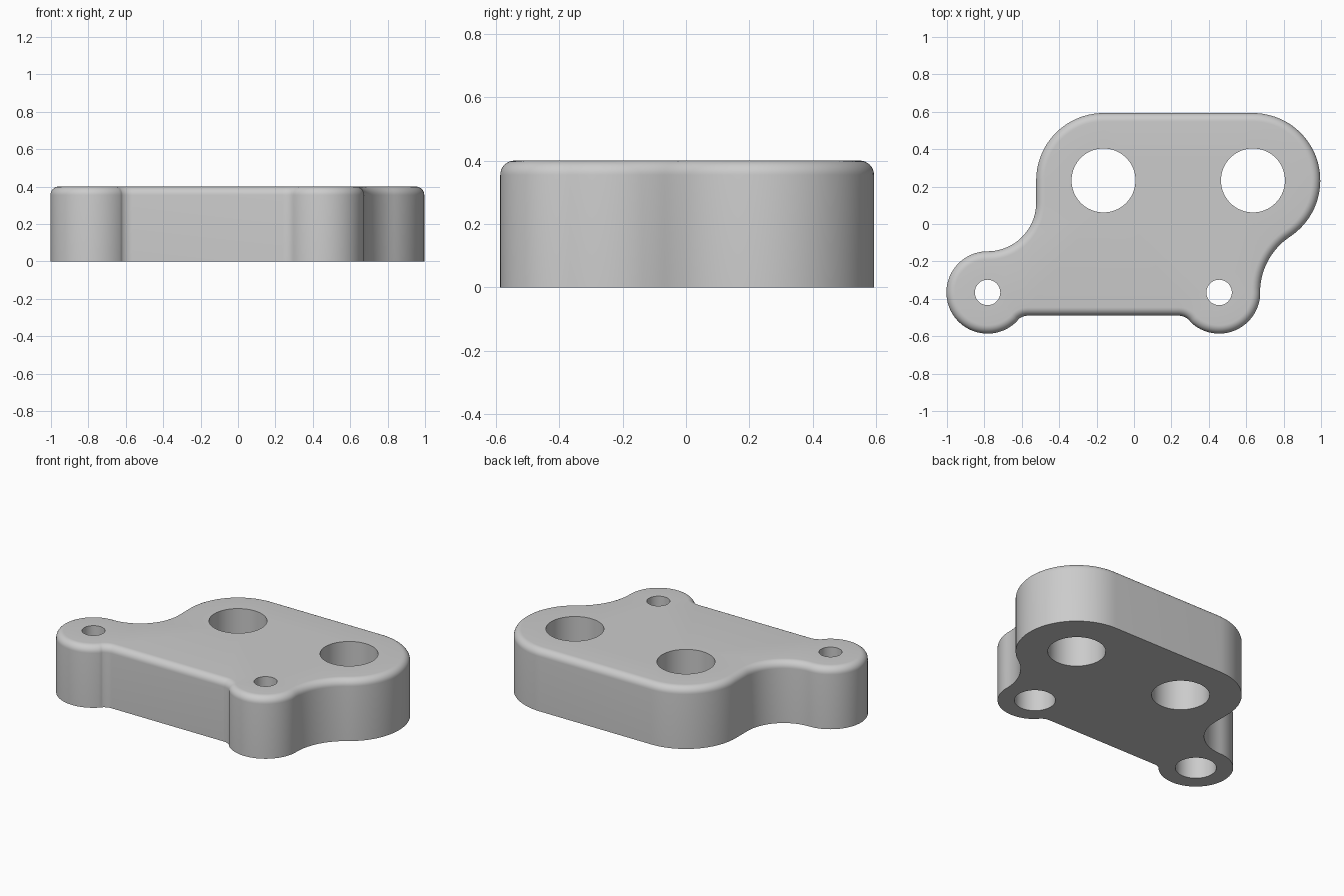
import bpy, bmesh
from math import sin, cos, pi, radians
from mathutils import Vector

if "Cube" in bpy.data.objects:
    bpy.data.objects.remove(bpy.data.objects["Cube"], do_unlink=True)

HEIGHT, ROUND = 0.4, 0.045

# Outline arcs, counter-clockwise: centre, radius, start and end angle, +1 bulging / -1 hollow
ARCS = [
    ((0.636, 0.233), 0.360, -56.5, 90, 1),      # large right lobe
    ((-0.163, 0.233), 0.360, 90, 180, 1),       # large left lobe
    ((-0.783, 0.114), 0.260, 0, -90, -1),       # hollow on the left
    ((-0.783, -0.366), 0.220, 90, 316.8, 1),    # small left ear
    ((-0.566, -0.570), 0.080, 136.8, 90, -1),   # fillets on the front edge
    ((0.238, -0.570), 0.080, 90, 43.2, -1),
    ((0.455, -0.366), 0.220, 223.2, 360, 1),    # small right ear
    ((1.032, -0.366), 0.358, 180, 123.5, -1),   # hollow on the right
]


def outline(inset):
    """Outline points moved inwards by a distance."""
    pts = []
    for (cx, cy), r, a0, a1, bulge in ARCS:
        steps = max(8, round(abs(a1 - a0) / 4))
        for i in range(steps + 1):
            a = radians(a0 + (a1 - a0) * i / steps)
            radius = r - bulge * inset
            p = Vector((cx + radius * cos(a), cy + radius * sin(a)))
            if not pts or (p - pts[-1]).length > 0.004:
                pts.append(p)
    if (pts[0] - pts[-1]).length < 0.004:
        pts.pop()
    return pts


def circle(centre, r, n=64):
    return [Vector((centre[0] + r * cos(2 * pi * i / n), centre[1] + r * sin(2 * pi * i / n)))
            for i in range(n)]


bm = bmesh.new()


def loft(rings):
    """Skin a stack of (points, height) rings; return the first and last ring."""
    loops = [[bm.verts.new((p.x, p.y, z)) for p in pts] for pts, z in rings]
    for low, high in zip(loops, loops[1:]):
        for i in range(len(low)):
            j = (i + 1) % len(low)
            bm.faces.new((low[i], low[j], high[j], high[i]))
    return loops[0], loops[-1]


# Outer wall with a rounded upper rim
rings = [(outline(0), 0)]
for i in range(9):
    a = pi / 2 * i / 8
    rings.append((outline(ROUND * (1 - cos(a))), HEIGHT - ROUND * (1 - sin(a))))
ends = [loft(rings)]

# Large straight holes
for x in (-0.163, 0.636):
    ring = circle((x, 0.233), 0.171)
    ends.append(loft([(ring, 0), (ring, HEIGHT)]))

# Small holes, counterbored from below
for x in (-0.783, 0.455):
    wide, narrow = circle((x, -0.366), 0.121), circle((x, -0.366), 0.068)
    ends.append(loft([(wide, 0), (wide, 0.24), (narrow, 0.24), (narrow, HEIGHT)]))

# Flat bottom and top, filled around the holes
for side, normal in ((0, -1), (1, 1)):
    edges = []
    for loops in ends:
        loop = loops[side]
        edges += [bm.edges.get((loop[i - 1], loop[i])) for i in range(len(loop))]
    bmesh.ops.triangle_fill(bm, use_beauty=True, edges=edges, normal=(0, 0, normal))

bmesh.ops.recalc_face_normals(bm, faces=bm.faces[:])
mesh = bpy.data.meshes.new("mounting_plate")
bm.to_mesh(mesh)
bm.free()

# Single grey colour
grey = bpy.data.materials.new("plain grey")
grey.use_nodes = True
colour = (0.6, 0.6, 0.6, 1)
grey.diffuse_color = colour
grey.node_tree.nodes["Principled BSDF"].inputs["Base Color"].default_value = colour
mesh.materials.append(grey)

plate = bpy.data.objects.new("mounting_plate", mesh)
bpy.context.collection.objects.link(plate)
bpy.context.view_layer.objects.active = plate
plate.select_set(True)
bpy.ops.object.shade_smooth_by_angle(angle=radians(30))
